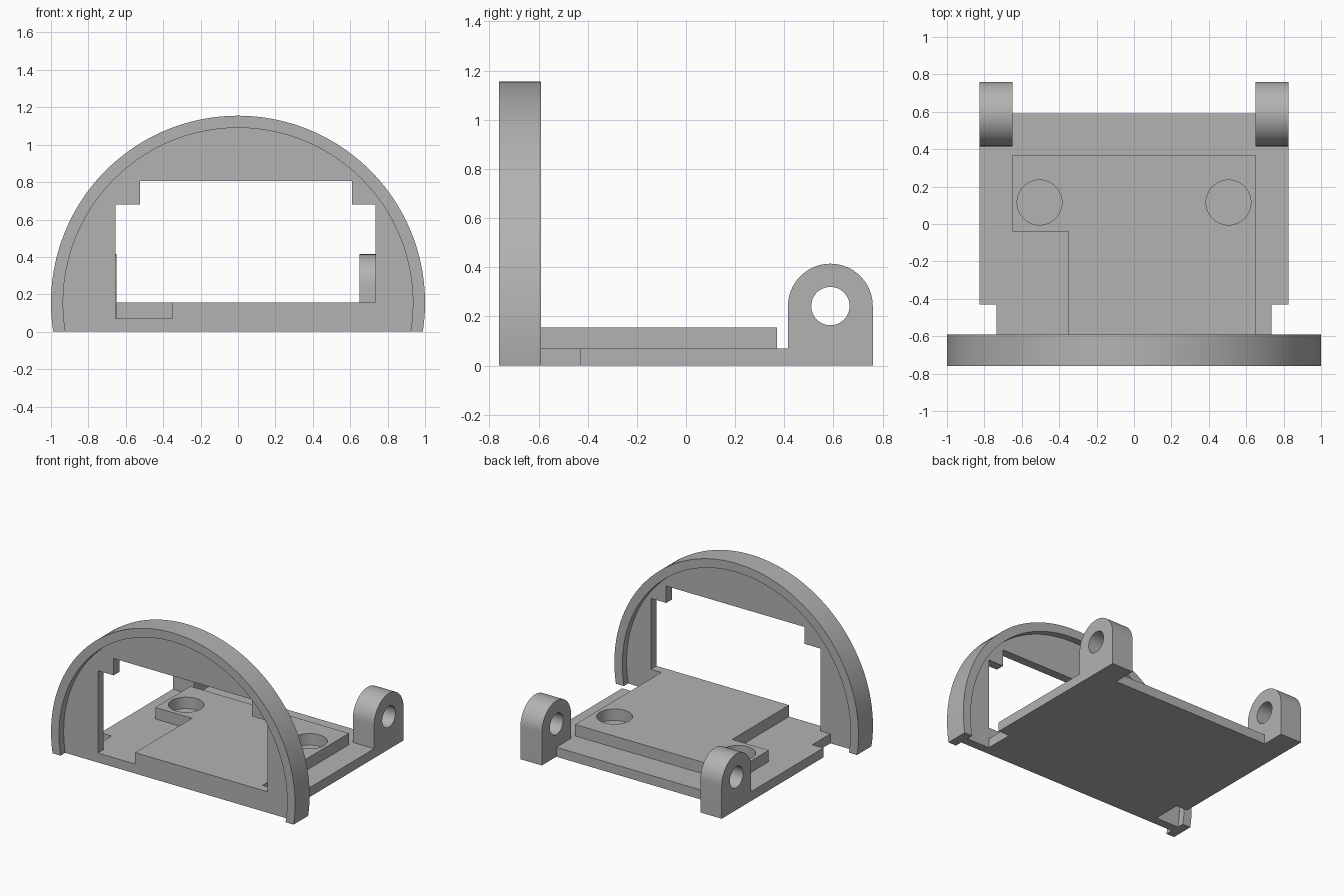
import bpy, bmesh
from math import sin, cos, pi, asin
from mathutils import Vector

cube = bpy.data.objects.get("Cube")
if cube:
    bpy.data.objects.remove(cube, do_unlink=True)

grey = bpy.data.materials.new("plain_grey")
grey.use_nodes = True
colour = (0.45, 0.45, 0.45, 1)
grey.diffuse_color = colour
grey.node_tree.nodes["Principled BSDF"].inputs["Base Color"].default_value = colour

AXES = {"x": lambda u, v, d: (d, u, v),
        "y": lambda u, v, d: (u, d, v),
        "z": lambda u, v, d: (u, v, d)}


def arc(cu, cv, r, start, end, n):
    return [(cu + r * cos(start + (end - start) * i / n),
             cv + r * sin(start + (end - start) * i / n)) for i in range(n + 1)]


def circle(cu, cv, r, n=48):
    return arc(cu, cv, r, 0, 2 * pi, n)[:-1]


def extrude(name, loops, axis, a, b):
    """Fill an outline with optional holes and extrude it from a to b."""
    place = AXES[axis]
    bm = bmesh.new()
    edges = []
    for loop in loops:
        vs = [bm.verts.new(place(u, v, a)) for u, v in loop]
        edges += [bm.edges.new((vs[i - 1], vs[i])) for i in range(len(vs))]
    bmesh.ops.triangle_fill(bm, edges=edges, use_beauty=True,
                            normal=Vector(place(0, 0, 1)))
    res = bmesh.ops.extrude_face_region(bm, geom=bm.faces[:])
    moved = [g for g in res["geom"] if isinstance(g, bmesh.types.BMVert)]
    bmesh.ops.translate(bm, verts=moved, vec=Vector(place(0, 0, b - a)))
    bmesh.ops.recalc_face_normals(bm, faces=bm.faces[:])
    mesh = bpy.data.meshes.new(name)
    bm.to_mesh(mesh)
    bm.free()
    mesh.materials.append(grey)
    ob = bpy.data.objects.new(name, mesh)
    bpy.context.collection.objects.link(ob)
    bpy.ops.object.select_all(action="DESELECT")
    ob.select_set(True)
    bpy.context.view_layer.objects.active = ob
    bpy.ops.object.shade_smooth_by_angle(angle=pi / 6)
    return ob


# Main levels
FLOOR, PAD = 0.07, 0.155
PLATE_FRONT, PLATE_BACK = -0.705, -0.64


def dome(r):
    """Arc over the top, ending at the ground on both sides."""
    dip = asin(PAD / r)
    return arc(0, PAD, r, -dip, pi + dip, 96)


# Arched rim
extrude("arch_rim", [dome(1.0) + dome(0.935)[::-1]], "y", -0.76, -0.59)

# Thin front plate with its stepped opening
opening = [(-0.655, FLOOR), (-0.35, FLOOR), (-0.35, PAD), (0.735, PAD),
           (0.735, 0.68), (0.61, 0.68), (0.61, 0.805), (-0.525, 0.805),
           (-0.525, 0.68), (-0.655, 0.68)]
extrude("front_plate", [dome(0.935), opening], "y", PLATE_FRONT, PLATE_BACK)

# Floor, narrowed at the front and cut away for the lugs
half = [(0.735, PLATE_BACK), (0.735, -0.43), (0.825, -0.43),
        (0.825, 0.415), (0.65, 0.415), (0.65, 0.59)]
extrude("floor", [half + [(-x, y) for x, y in reversed(half)]], "z", 0, FLOOR)

# Raised pad with a cut corner and two round pockets
pad = [(-0.35, PLATE_BACK), (0.65, PLATE_BACK), (0.65, 0.37),
       (-0.65, 0.37), (-0.65, -0.04), (-0.35, -0.04)]
pockets = [circle(x, 0.115, 0.12) for x in (-0.505, 0.505)]
extrude("raised_pad", [pad] + pockets, "z", FLOOR, PAD)

# Hinge lugs at the back corners
lug = [(0.415, 0), (0.76, 0)] + arc(0.5875, 0.242, 0.1725, 0, pi, 32)
for side, sign in (("left", 1), ("right", -1)):
    extrude(side + "_hinge_lug", [lug, circle(0.5875, 0.242, 0.078)],
            "x", *sorted((sign * 0.65, sign * 0.825)))
